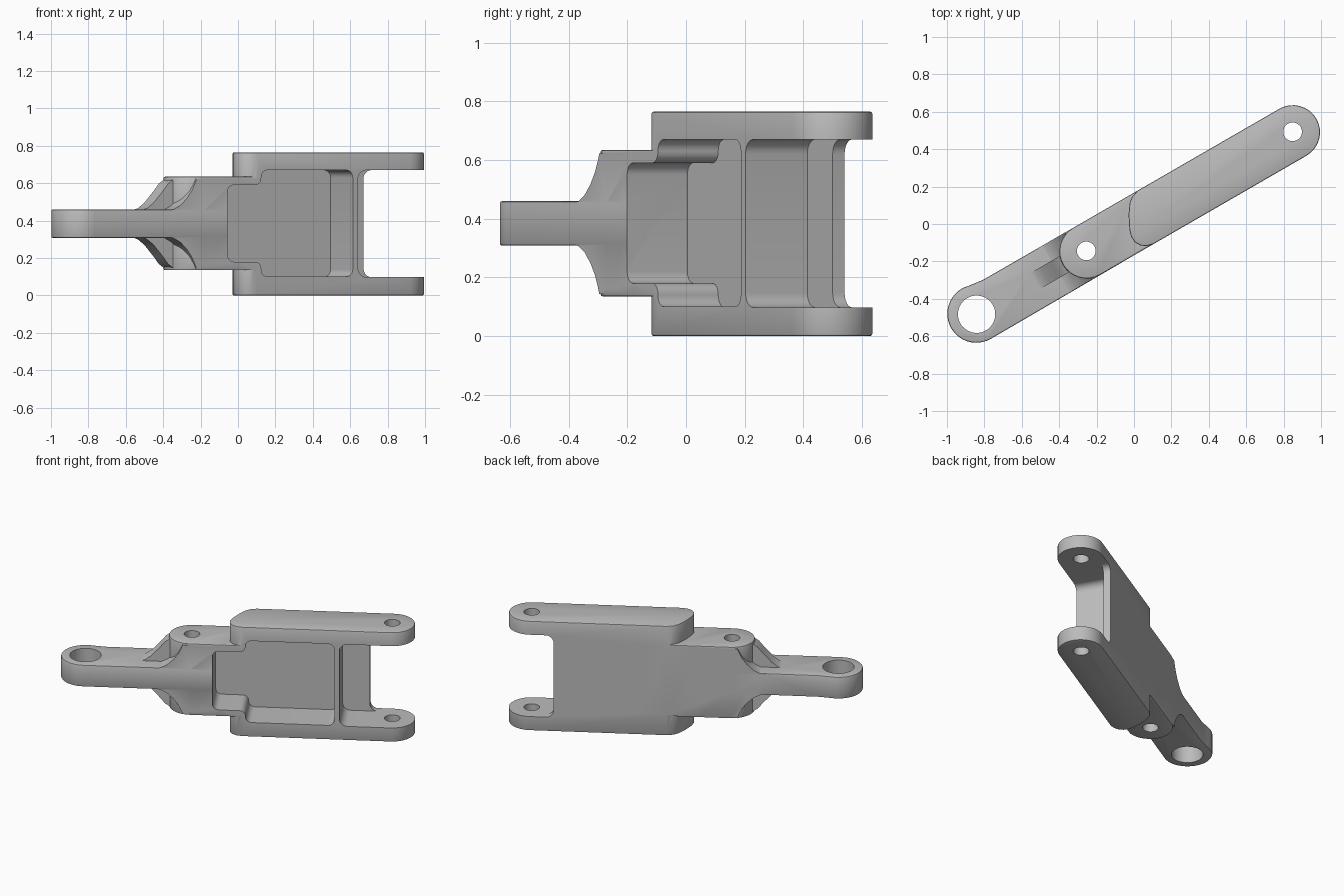
import bpy
import bmesh
from math import pi, cos, sin, radians
from mathutils import Vector, Matrix

if "Cube" in bpy.data.objects:
    bpy.data.objects.remove(bpy.data.objects["Cube"])

HALF = 0.145      # half thickness of the arm
MID = 0.383       # height of the centre line

steel = bpy.data.materials.new("grey_steel")
steel.use_nodes = True
GREY = (0.5, 0.5, 0.5, 1)
steel.diffuse_color = GREY
steel.node_tree.nodes["Principled BSDF"].inputs["Base Color"].default_value = GREY


def arc(cx, cy, r, start, end, steps=16):
    angles = [radians(start + (end - start) * i / steps) for i in range(steps + 1)]
    return [(cx + r * cos(a), cy + r * sin(a)) for a in angles]


def rounded(points, r, steps=6):
    """Round every corner of a polygon with a tangent curve."""
    out = []
    for i, p in enumerate(points):
        p = Vector(p)
        a = Vector(points[i - 1]) - p
        b = Vector(points[(i + 1) % len(points)]) - p
        d = min(r, a.length * 0.48, b.length * 0.48)
        a, b = a.normalized() * d, b.normalized() * d
        centre = p + a + b
        for k in range(steps + 1):
            t = k / steps * pi / 2
            out.append(tuple(centre - b * cos(t) - a * sin(t)))
    return out


def rectangle(u0, u1, z0, z1):
    return [(u0, z0), (u1, z0), (u1, z1), (u0, z1)]


def prism(name, outline, low, high, upright=False, bevel=0):
    """Extrude an outline along z, or across the arm when upright."""
    bm = bmesh.new()
    place = (lambda p, h: (p[0], h, p[1])) if upright else (lambda p, h: (p[0], p[1], h))
    face = bm.faces.new([bm.verts.new(place(p, low)) for p in outline])
    new = bmesh.ops.extrude_face_region(bm, geom=[face])["geom"]
    step = Vector(place((0, 0), high - low))
    bmesh.ops.translate(bm, vec=step, verts=[v for v in new if isinstance(v, bmesh.types.BMVert)])
    bmesh.ops.recalc_face_normals(bm, faces=bm.faces)
    mesh = bpy.data.meshes.new(name)
    bm.to_mesh(mesh)
    bm.free()
    mesh.materials.append(steel)
    obj = bpy.data.objects.new(name, mesh)
    bpy.context.collection.objects.link(obj)
    if bevel:
        mod = obj.modifiers.new("edge_bevel", 'BEVEL')
        mod.width, mod.segments = bevel, 2
        mod.limit_method, mod.angle_limit = 'ANGLE', radians(50)
    return obj


def mirrored_profile(top):
    """Profile of half heights, mirrored about the centre line."""
    return [(u, MID + h) for u, h in top] + [(u, MID - h) for u, h in reversed(top)]


# Clevis block with a slanted inner end and a round outer end
clevis_outline = arc(0.981, 0, HALF, -90, 90) + [
    (0.107, HALF), (0.065, 0.132), (0.035, 0.108), (0.0, 0.058), (-0.035, -0.011),
    (-0.047, -0.05), (-0.045, -0.085), (-0.028, -0.117), (0.0, -0.136), (0.035, -HALF)]
arm = prism("link_arm", clevis_outline, 0, 0.765, bevel=0.008)

# Middle body, tongue with eye, flares and central ribs
body_outline = [(0.3, -HALF), (0.3, HALF)] + arc(-0.293, 0, HALF, 90, 270)
tongue_outline = [(0, -HALF), (0, HALF), (-0.85, HALF)] + arc(-0.97, 0.006, 0.155, 75, 270, 24)
flare = mirrored_profile([(-0.52, 0.07), (-0.48, 0.077), (-0.44, 0.098), (-0.40, 0.135),
                          (-0.37, 0.175), (-0.35, 0.215), (-0.34, 0.24), (-0.1, 0.24)])
rib = mirrored_profile([(-0.63, 0.07), (-0.59, 0.083), (-0.55, 0.112), (-0.49, 0.178),
                        (-0.46, 0.215), (-0.43, 0.235), (-0.2, 0.235)])
additions = [
    prism("middle_body", body_outline, 0.135, 0.635, bevel=0.008),
    prism("tongue", tongue_outline, 0.308, 0.46, bevel=0.008),
    prism("flare", flare, -HALF, HALF, upright=True),
    prism("rib", rib, -0.05, 0.05, upright=True),
]

# Stepped front pocket, fork slot beside the divider, and fork gap
pocket = [(-0.15, 0.18), (0.06, 0.18), (0.06, 0.1), (0.625, 0.1),
          (0.625, 0.67), (0.06, 0.67), (0.06, 0.59), (-0.15, 0.59)]
cutters = [
    prism("pocket_cutter", rounded(pocket, 0.04), -0.4, 0.092, upright=True),
    prism("slot_cutter", rounded(rectangle(0.657, 1.5, 0.098, 0.67), 0.05), -0.4, 0.098, upright=True),
    prism("gap_cutter", rounded(rectangle(0.83, 1.6, 0.098, 0.67), 0.05), -0.4, 0.4, upright=True),
]
# Pin holes
for name, u, r in (("eye_hole", -0.97, 0.1), ("pivot_hole", -0.293, 0.05), ("fork_hole", 0.981, 0.05)):
    cutters.append(prism(name, arc(u, 0.003, r, 0, 360, 32)[:-1], -0.2, 1))

# Join the solids and cut the openings
bpy.context.view_layer.objects.active = arm
for tools, operation in ((additions, 'UNION'), (cutters, 'DIFFERENCE')):
    for tool in tools:
        tool.hide_render = True
        mod = arm.modifiers.new(tool.name, 'BOOLEAN')
        mod.operation, mod.solver, mod.object = operation, 'EXACT', tool
bpy.context.view_layer.update()
graph = bpy.context.evaluated_depsgraph_get()
finished = bpy.data.meshes.new_from_object(arm.evaluated_get(graph))
arm.modifiers.clear()
arm.data = finished
for tool in additions + cutters:
    bpy.data.objects.remove(tool)

# Turn the arm to its diagonal pose and shade it
arm.data.transform(Matrix.Rotation(radians(30), 4, 'Z'))
arm.data.materials.clear()
arm.data.materials.append(steel)
for poly in arm.data.polygons:
    poly.material_index = 0
bpy.ops.object.select_all(action='DESELECT')
arm.select_set(True)
bpy.context.view_layer.objects.active = arm
bpy.ops.object.shade_smooth_by_angle(angle=radians(30))
